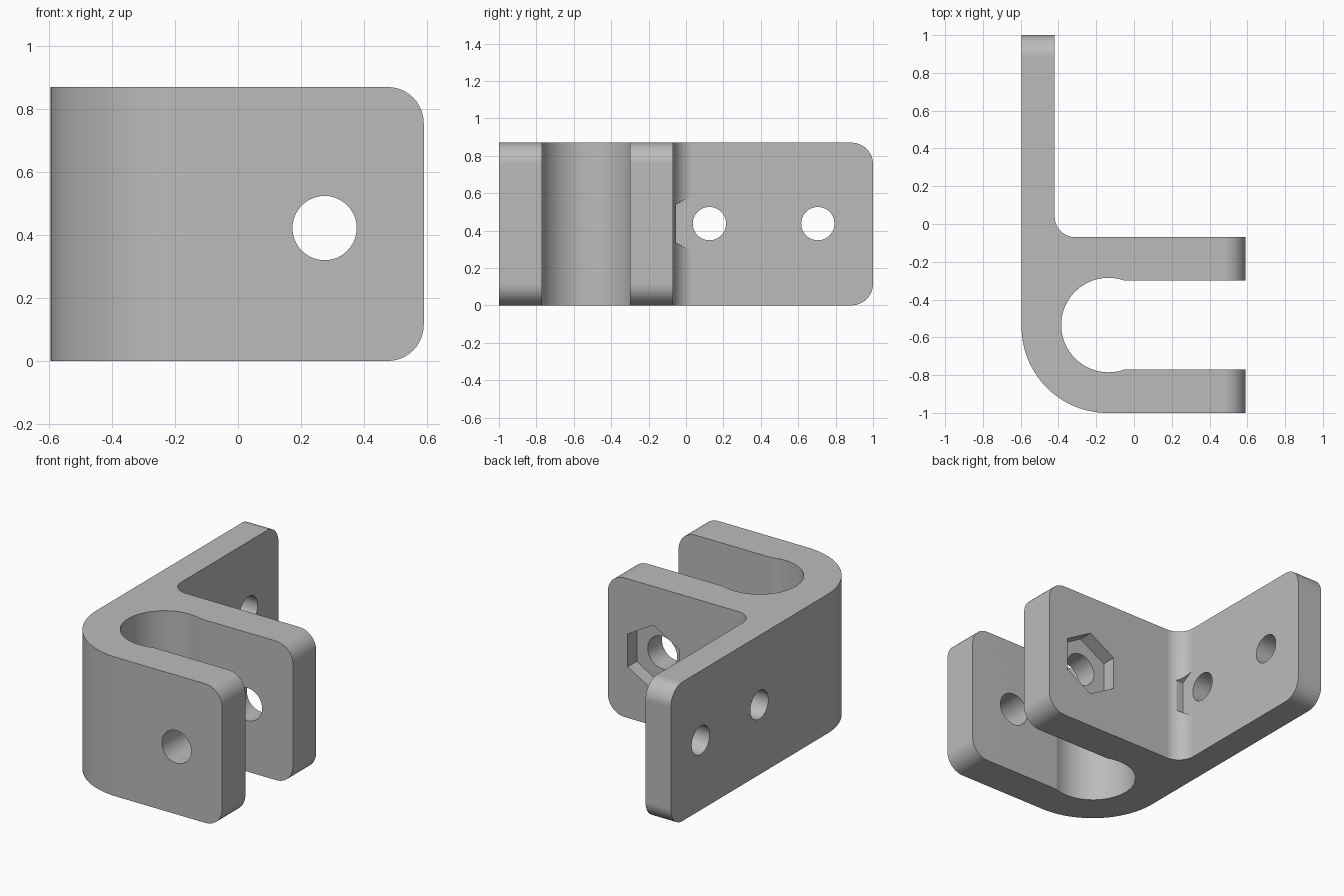
import bpy
import bmesh
from math import cos, sin, radians
from mathutils import Vector

if "Cube" in bpy.data.objects:
    bpy.data.objects.remove(bpy.data.objects["Cube"], do_unlink=True)

HEIGHT = 0.87
ARM_END = 0.59
CORNER = 0.115

grey = bpy.data.materials.new("plain_grey")
grey.use_nodes = True
grey.diffuse_color = (0.5, 0.5, 0.5, 1)
grey.node_tree.nodes["Principled BSDF"].inputs["Base Color"].default_value = (0.5, 0.5, 0.5, 1)


def arc(cx, cy, r, start, end, steps):
    """Points on a circular arc, angles in degrees."""
    angles = [radians(start + (end - start) * i / steps) for i in range(steps + 1)]
    return [(cx + r * cos(a), cy + r * sin(a)) for a in angles]


def prism(name, points, sweep, round_edge=None):
    """Extrude a closed planar outline along a vector."""
    bm = bmesh.new()
    face = bm.faces.new([bm.verts.new(p) for p in points])
    top = bmesh.ops.extrude_face_region(bm, geom=[face])
    verts = [v for v in top["geom"] if isinstance(v, bmesh.types.BMVert)]
    bmesh.ops.translate(bm, verts=verts, vec=Vector(sweep))
    bmesh.ops.recalc_face_normals(bm, faces=bm.faces)
    if round_edge:
        edges = [e for e in bm.edges if round_edge(e)]
        bmesh.ops.bevel(bm, geom=edges, offset=CORNER, segments=12, profile=0.5,
                        affect='EDGES', clamp_overlap=False)
    mesh = bpy.data.meshes.new(name)
    bm.to_mesh(mesh)
    bm.free()
    mesh.materials.append(grey)
    obj = bpy.data.objects.new(name, mesh)
    bpy.context.collection.objects.link(obj)
    return obj


def free_corner(edge):
    """Horizontal edges across the free ends of the arms and the plate."""
    a, b = (v.co for v in edge.verts)
    if abs(a.z - b.z) > 0.01:
        return False
    return min(a.x, b.x) > ARM_END - 0.01 or min(a.y, b.y) > 0.99


# Bracket outline: clevis arms with a round-bottomed slot, plus mounting plate
outline = [(ARM_END, -1), (ARM_END, -0.77)]
outline += arc(-0.135, -0.535, 0.25, -70, -290, 56)
outline += [(ARM_END, -0.30), (ARM_END, -0.07)]
outline += arc(-0.31, 0.04, 0.11, 270, 180, 14)
outline += [(-0.42, 1), (-0.595, 1)]
outline += arc(-0.14, -0.545, 0.455, 180, 270, 28)
bracket = prism("bracket", [(x, y, 0) for x, y in outline], (0, 0, HEIGHT), free_corner)


def along_y(name, x, z, r, start, length, sides, turn=0):
    ring = arc(x, z, r, turn, turn + 360, sides)[:-1]
    return prism(name, [(u, start, v) for u, v in ring], (0, length, 0))


def along_x(name, y, z, r, start, length, sides, turn=0):
    ring = arc(y, z, r, turn, turn + 360, sides)[:-1]
    return prism(name, [(start, u, v) for u, v in ring], (length, 0, 0))


# Pin hole, nut pocket, screw holes and nut clearance in the inside fillet
cutters = [
    along_y("pin_hole", 0.275, 0.422, 0.102, -1.1, 1.2, 48),
    along_y("nut_pocket", 0.275, 0.422, 0.205, -0.16, 0.2, 6, 90),
    along_x("nut_clearance", 0.125, 0.437, 0.205, -0.4195, 0.2, 6, 90),
    along_x("inner_screw_hole", 0.125, 0.437, 0.089, -0.7, 0.4, 40),
    along_x("outer_screw_hole", 0.705, 0.437, 0.089, -0.7, 0.4, 40),
]

bpy.ops.object.select_all(action='DESELECT')
bpy.context.view_layer.objects.active = bracket
bracket.select_set(True)
for cutter in cutters:
    cutter.hide_render = True
    cut = bracket.modifiers.new(cutter.name, 'BOOLEAN')
    cut.operation = 'DIFFERENCE'
    cut.solver = 'EXACT'
    cut.object = cutter
    bpy.ops.object.modifier_apply(modifier=cut.name)
    bpy.data.objects.remove(cutter, do_unlink=True)

# Smooth curves, crisp edges, flat plane shading
bpy.ops.object.shade_smooth_by_angle(angle=radians(30))
weighted = bracket.modifiers.new("flat_planes", 'WEIGHTED_NORMAL')
weighted.keep_sharp = True
